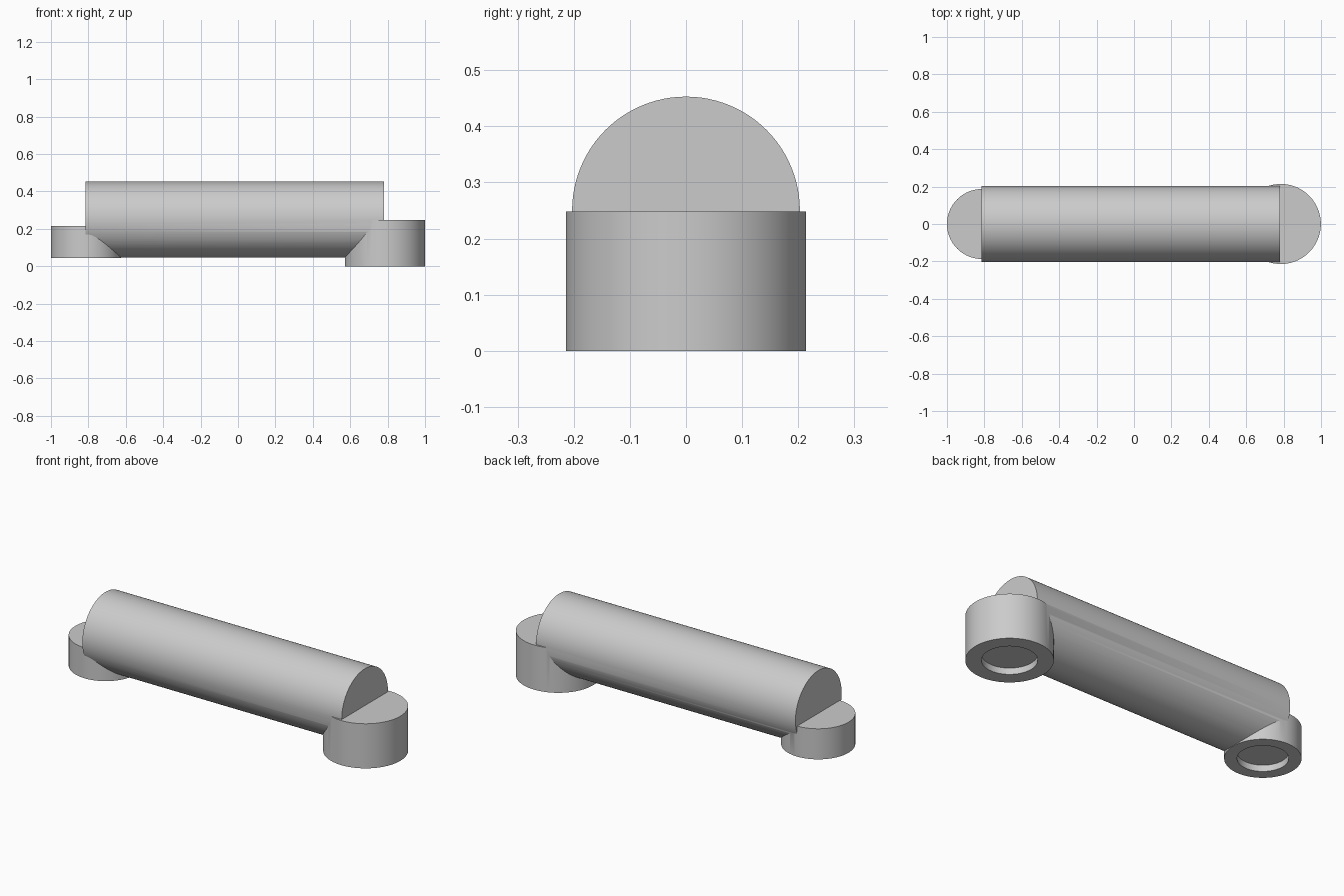
import bpy
import math

cube = bpy.data.objects.get("Cube")
if cube:
    bpy.data.objects.remove(cube, do_unlink=True)

grey = bpy.data.materials.new("light_grey")
grey.use_nodes = True
grey.diffuse_color = (0.6, 0.6, 0.6, 1)
grey.node_tree.nodes["Principled BSDF"].inputs["Base Color"].default_value = (0.6, 0.6, 0.6, 1)


def cylinder(name, radius, depth, centre, rotation=(0, 0, 0)):
    bpy.ops.mesh.primitive_cylinder_add(vertices=96, radius=radius, depth=depth,
                                        location=centre, rotation=rotation)
    obj = bpy.context.object
    obj.name = name
    obj.data.materials.append(grey)
    bpy.ops.object.shade_smooth_by_angle(angle=math.radians(30))
    return obj


def boolean(target, tool, operation):
    mod = target.modifiers.new(tool.name, "BOOLEAN")
    mod.operation = operation
    mod.solver = "EXACT"
    mod.object = tool
    bpy.context.view_layer.objects.active = target
    bpy.ops.object.modifier_apply(modifier=mod.name)
    bpy.data.objects.remove(tool, do_unlink=True)


# Horizontal grip bar
handle = cylinder("handle", 0.203, 1.595, (-0.0175, 0, 0.25), (0, math.pi / 2, 0))

# Mounting feet: name, x, radius, bottom, top, recess radius
feet = [("large_foot", 0.785, 0.214, 0.0, 0.248, 0.136),
        ("small_foot", -0.813, 0.187, 0.045, 0.215, 0.125)]
for name, x, radius, bottom, top, bore in feet:
    foot = cylinder(name, radius, top - bottom, (x, 0, (top + bottom) / 2))
    boolean(handle, foot, "UNION")

# Shallow round recess under each foot
for name, x, radius, bottom, top, bore in feet:
    recess = cylinder(name + "_recess", bore, 0.07, (x, 0, bottom))
    boolean(handle, recess, "DIFFERENCE")

bpy.ops.object.select_all(action="DESELECT")
handle.select_set(True)
bpy.context.view_layer.objects.active = handle
bpy.ops.object.shade_smooth_by_angle(angle=math.radians(30))
